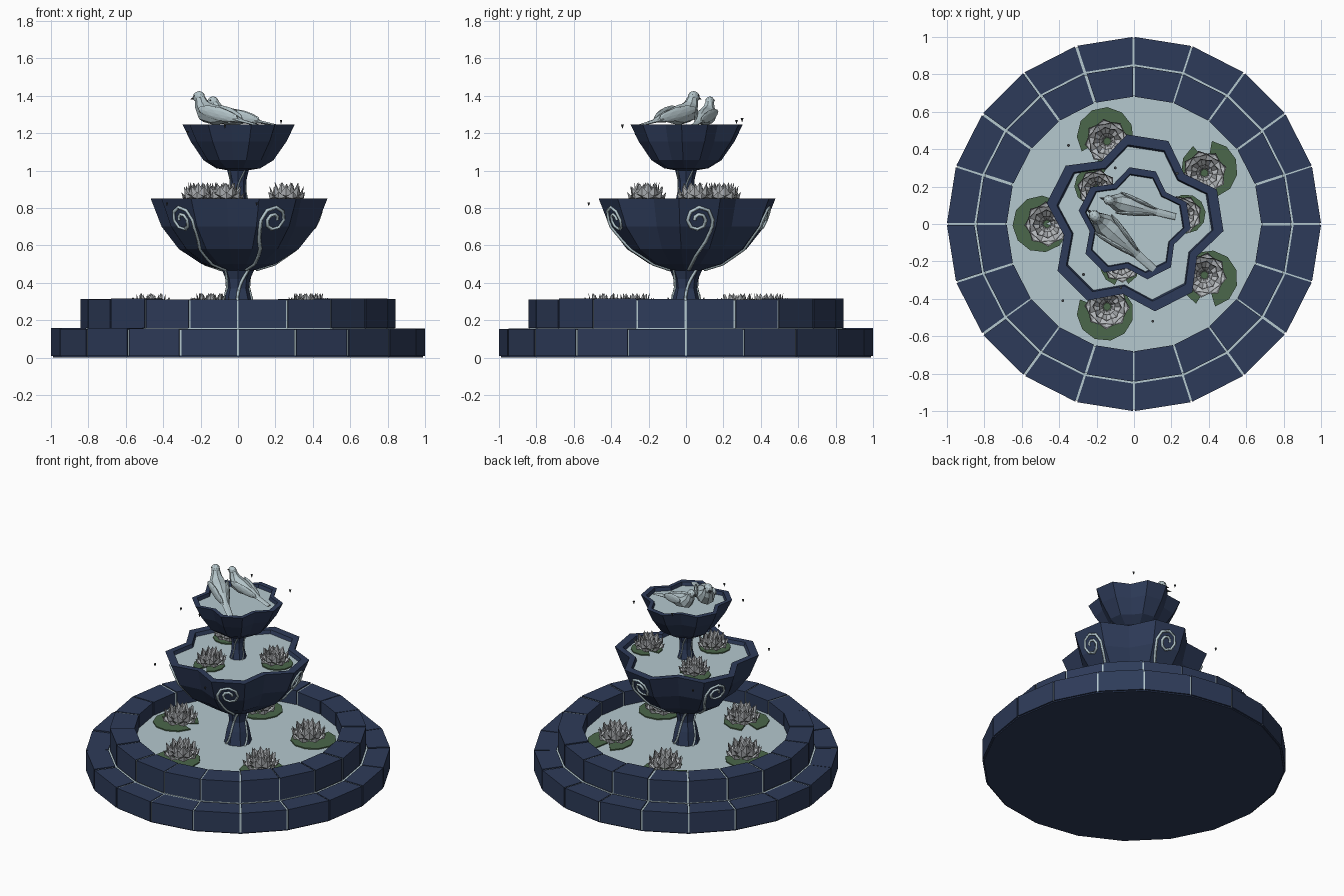
import bpy, bmesh, math, random
from math import cos, sin, pi, radians
from mathutils import Vector, Matrix

random.seed(4)
if "Cube" in bpy.data.objects:
    bpy.data.objects.remove(bpy.data.objects["Cube"], do_unlink=True)


def material(name, rgb):
    m = bpy.data.materials.new(name)
    m.use_nodes = True
    m.diffuse_color = (*rgb, 1)
    m.node_tree.nodes["Principled BSDF"].inputs["Base Color"].default_value = (*rgb, 1)
    return m


NAVY = material("navy stone", (0.027, 0.044, 0.1))
PALE = material("pale water and mortar", (0.46, 0.58, 0.62))
DOVE = material("dove white", (0.46, 0.56, 0.59))
PETAL = material("petal grey", (0.46, 0.48, 0.5))
GREEN = material("lily green", (0.07, 0.135, 0.07))
DARK = material("dark grey", (0.05, 0.055, 0.06))


def finish(name, bm, mat, matrix=None, normals=True):
    if normals:
        bmesh.ops.recalc_face_normals(bm, faces=bm.faces)
    me = bpy.data.meshes.new(name)
    bm.to_mesh(me)
    bm.free()
    me.materials.append(mat)
    ob = bpy.data.objects.new(name, me)
    if matrix:
        ob.matrix_world = matrix
    bpy.context.collection.objects.link(ob)
    return ob


def loft(name, rings, mat, matrix=None, closed=False):
    """Bridge rings of points, capping both ends unless closed into a loop."""
    bm = bmesh.new()
    vs = [[bm.verts.new(p) for p in ring] for ring in rings]
    pairs = list(zip(vs, vs[1:])) + ([(vs[-1], vs[0])] if closed else [])
    for a, b in pairs:
        for i in range(len(a)):
            j = (i + 1) % len(a)
            bm.faces.new((a[i], a[j], b[j], b[i]))
    if not closed:
        bm.faces.new(vs[0])
        bm.faces.new(vs[-1])
    return finish(name, bm, mat, matrix)


def circle(r, z, n):
    return [(r * cos(2 * pi * i / n), r * sin(2 * pi * i / n), z) for i in range(n)]


def radius_at(profile, z):
    for (r0, z0), (r1, z1) in zip(profile, profile[1:]):
        if z0 <= z <= z1:
            return r0 + (r1 - r0) * (z - z0) / (z1 - z0)
    return profile[0][0]


def ribbon(name, points, width):
    cu = bpy.data.curves.new(name, "CURVE")
    cu.dimensions = "3D"
    cu.bevel_depth = width
    cu.bevel_resolution = 0
    cu.use_fill_caps = True
    sp = cu.splines.new("POLY")
    sp.points.add(len(points) - 1)
    for p, co in zip(sp.points, points):
        p.co = (*co, 1)
    cu.materials.append(PALE)
    bpy.context.collection.objects.link(bpy.data.objects.new(name, cu))


# Basin: two courses of stone blocks over a pale mortar core
def block_ring(name, r0, r1, z0, z1):
    bm = bmesh.new()
    for k in range(20):
        a, b = k * pi / 10, (k + 1) * pi / 10
        ga, gb, dz = random.uniform(.003, .008), random.uniform(.003, .008), random.uniform(-.003, .003)
        corners = []
        for r, ang, gap in ((r0, a, ga), (r1, a, ga), (r1, b, -gb), (r0, b, -gb)):
            corners.append(Vector((r * cos(ang) - gap * sin(ang), r * sin(ang) + gap * cos(ang), 0)))
        lo = [bm.verts.new(c + Vector((0, 0, z0))) for c in corners]
        hi = [bm.verts.new(c + Vector((0, 0, z1 + dz))) for c in corners]
        bm.faces.new(lo)
        bm.faces.new(hi)
        for i in range(4):
            j = (i + 1) % 4
            bm.faces.new((lo[i], lo[j], hi[j], hi[i]))
    finish(name, bm, NAVY)


block_ring("lower_blocks", .853, 1.0, .008, .155)
block_ring("upper_blocks", .68, .843, .157, .313)
loft("base_plate", [circle(.99, 0, 20), circle(.99, .01, 20)], NAVY)
loft("lower_mortar", [circle(.993, .01, 20), circle(.993, .149, 20)], PALE)
loft("upper_mortar", [circle(r, z, 20) for r, z in ((.686, .14), (.837, .14), (.837, .307), (.686, .307))],
     PALE, closed=True)
loft("basin_water", [circle(.69, .15, 20), circle(.69, .215, 20)], PALE)

# Five-lobed bowls
LOBES = [radians(81 + 72 * k) for k in range(5)]
HALF = radians(13.5)


def lobed(r, z, dip):
    ring = []
    for a in LOBES:
        for ang, s in ((a - HALF, 1), (a + HALF, 1), (a + pi / 5, 1 - dip)):
            ring.append((r * s * cos(ang), r * s * sin(ang), z))
    return ring


DIPS = [0, .06, .13, .18, .21, .21, .21]


def bowl(name, profile, rim, water_z):
    r, z = profile[-1]
    full = profile + [(r - rim, z), (r - rim * 1.3, water_z - .02)]
    loft(name, [lobed(*p, d) for p, d in zip(full, DIPS)], NAVY)
    loft(name + "_water", [lobed(r - rim, water_z - .015, .21), lobed(r - rim, water_z, .21)], PALE)


BIG = [(.08, .465), (.2, .5), (.325, .58), (.42, .7), (.48, .85)]
SMALL = [(.05, 1.0), (.12, 1.012), (.19, 1.055), (.26, 1.155), (.304, 1.245)]
bowl("large_bowl", BIG, .055, .825)
bowl("small_bowl", SMALL, .036, 1.22)

# Columns with winding inlay
COLUMNS = {"lower_column": ([(.095, .2), (.075, .31), (.058, .37), (.065, .42), (.092, .48)], .008),
           "upper_column": ([(.06, .81), (.042, .89), (.042, .94), (.06, 1.01)], .004)}
for name, (prof, width) in COLUMNS.items():
    loft(name, [circle(r, z, 8) for r, z in prof], NAVY)
    z0, z1 = prof[0][1] + .01, prof[-1][1] - .01
    for k in range(4):
        pts = []
        for i in range(9):
            z = z0 + (z1 - z0) * i / 8
            a = k * pi / 2 - .45 + i * .13 + .1 * sin(i)
            r = radius_at(prof, z) * .98
            pts.append((r * cos(a), r * sin(a), z))
        ribbon(f"{name}_inlay_{k}", pts, width)

# Scroll inlay on each lobe of the large bowl
for k, (a, side) in enumerate(zip(LOBES, (-1, -1, 1, -1, 1))):
    path = [(0, .47), (0, .5), (.01, .54), (.028, .58), (.05, .62), (.068, .67), (.076, .7)]
    for i in range(13):
        t, r = i * pi / 4, .078 - .0048 * i
        path.append((r * cos(t), .735 + r * sin(t)))
    out, tan = Vector((cos(a), sin(a), 0)), Vector((-sin(a), cos(a), 0))
    pts = [out * (radius_at(BIG, z) * cos(HALF) + .002) + tan * (u * side) + Vector((0, 0, z)) for u, z in path]
    ribbon(f"scroll_{k}", pts, .0095)


# Water lilies
def lily(name, x, y, z, scale, pad_r, turn):
    place = Matrix.Translation((x, y, z)) @ Matrix.Rotation(turn, 4, "Z")
    bm = bmesh.new()
    layers = ((.105, .06, .034, 0), (.092, .092, .032, .4), (.068, .112, .026, 0), (.04, .105, .018, .4))
    for tip_r, tip_z, w, shift in layers:
        for i in range(8):
            rot = Matrix.Rotation(i * pi / 4 + shift, 3, "Z")
            pts = [(.015, 0, .008), (tip_r * .78, -w, tip_z * .55), (tip_r * .92, 0, tip_z * .42),
                   (tip_r * .78, w, tip_z * .55), (tip_r, 0, tip_z)]
            b, l, c, r, t = [bm.verts.new(rot @ Vector(p) * scale) for p in pts]
            for f in ((b, c, l), (b, r, c), (l, c, t), (c, r, t)):
                bm.faces.new(f)
    finish(name + "_flower", bm, PETAL, place, normals=False)
    # leaf with a wedge notch
    rim = [(pad_r * cos(t), pad_r * sin(t)) for t in (radians(20 + i * 32) for i in range(11))]
    outline = [(.03, 0)] + rim
    off = Matrix.Translation((x * 1.07, y * 1.07, z)) @ Matrix.Rotation(turn, 4, "Z")
    loft(name + "_pad", [[(px, py, h) for px, py in outline] for h in (.001, .009)], GREEN, off)


for k in range(5):
    a = radians(36 + 72 * k)
    lily(f"basin_lily_{k}", .465 * cos(a), .465 * sin(a), .215, 1.16, .152, a + 1.2 + k)
for k, (x, y) in enumerate(((-.2, .19), (.26, .05), (-.07, -.21))):
    lily(f"bowl_lily_{k}", x, y, .825, 1.0, .105, k * 2.1 + .6)

# Pair of doves: body rings along a spine of (x, z, half width, half height)
SPINE = [(-.32, .022, .02, .004), (-.2, .045, .024, .01), (-.11, .068, .042, .03), (-.02, .075, .06, .054),
         (.05, .09, .058, .056), (.085, .13, .038, .04), (.098, .165, .028, .03)]


def ball(name, loc, size, mat, matrix, tilt=(0, 0)):
    bm = bmesh.new()
    bmesh.ops.create_icosphere(bm, subdivisions=2 if mat is DOVE else 1, radius=1)
    local = Matrix.Translation(loc) @ Matrix.Rotation(tilt[1], 4, "Z") @ Matrix.Rotation(tilt[0], 4, "Y")
    finish(name, bm, mat, matrix @ local @ Matrix.Diagonal((*size, 1)))


def dove(name, x, y, heading, scale):
    m = Matrix.Translation((x, y, 1.22)) @ Matrix.Rotation(radians(heading), 4, "Z") @ Matrix.Scale(scale, 4)
    rings = []
    for i, (px, pz, w, h) in enumerate(SPINE):
        p, q = SPINE[max(i - 1, 0)], SPINE[min(i + 1, len(SPINE) - 1)]
        d = Vector((q[0] - p[0], q[1] - p[1])).normalized()
        rings.append([(px - d.y * h * sin(t), w * cos(t), pz + d.x * h * sin(t))
                      for t in (j * pi / 4 for j in range(8))])
    loft(name + "_body", rings, DOVE, m)
    ball(name + "_head", (.106, 0, .173), (.036, .029, .032), DOVE, m)
    for s in (-1, 1):
        ball(f"{name}_wing_{s}", (-.07, s * .042, .083), (.13, .014, .036), DOVE, m, (-.22, s * .2))
        ball(f"{name}_eye_{s}", (.117, s * .026, .18), (.005, .004, .005), DARK, m)
    bm = bmesh.new()
    bmesh.ops.create_cone(bm, cap_ends=True, segments=6, radius1=.01, radius2=.001, depth=.035)
    finish(name + "_beak", bm, DARK, m @ Matrix.Translation((.15, 0, .165)) @ Matrix.Rotation(1.85, 4, "Y"))


dove("large_dove", -.13, -.03, 138, 1.0)
dove("small_dove", -.045, .105, 166, .86)

# Falling droplets
for k, loc in enumerate(((-.1, .3, 1.27), (-.27, -.27, 1.2), (.23, .27, 1.26), (-.07, -.34, 1.235),
                         (-.35, .42, .83), (-.38, -.41, .82), (.1, -.52, .82))):
    bm = bmesh.new()
    bmesh.ops.create_cone(bm, cap_ends=True, segments=6, radius1=.001, radius2=.008, depth=.02)
    finish(f"droplet_{k}", bm, DARK, Matrix.Translation(loc))
